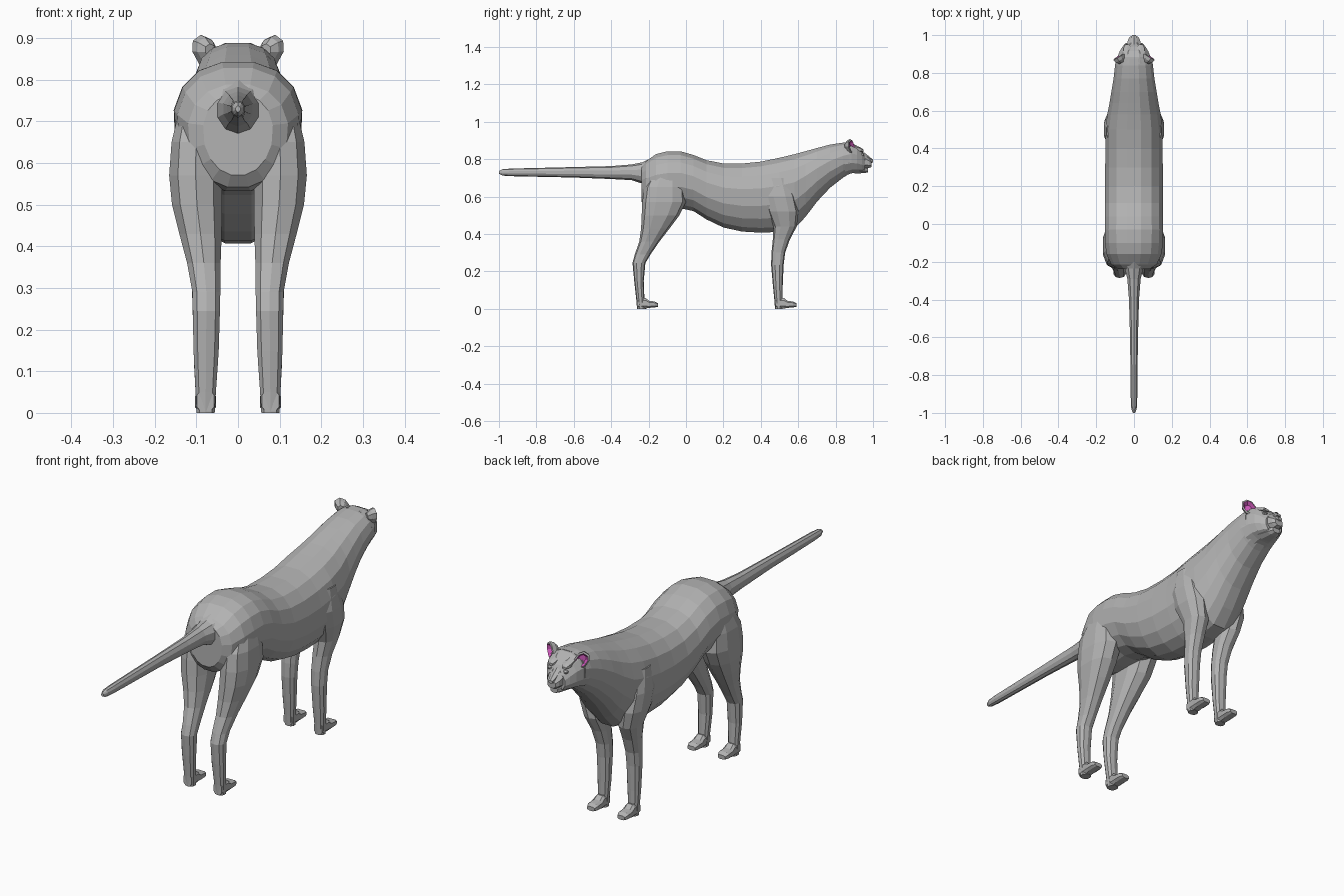
import bpy, bmesh, math
from mathutils import Vector


def material(name, rgb):
    m = bpy.data.materials.new(name)
    m.diffuse_color = (*rgb, 1)
    return m


GREY = material("grey fur", (0.45, 0.45, 0.45))
PINK = material("pink inner ear", (0.62, 0.1, 0.5))


def loft(name, rings, mirror=False, accent_from=None):
    """Skin a list of equal rings, cap both ends; bands after accent_from are pink."""
    bm = bmesh.new()
    vs = [[bm.verts.new(p) for p in r] for r in rings]
    n = len(vs[0])
    for k in range(len(vs) - 1):
        for i in range(n):
            j = (i + 1) % n
            f = bm.faces.new((vs[k][i], vs[k][j], vs[k + 1][j], vs[k + 1][i]))
            if accent_from is not None and k >= accent_from:
                f.material_index = 1
    bm.faces.new(vs[0])
    end = bm.faces.new(vs[-1])
    if accent_from is not None:
        end.material_index = 1
    bmesh.ops.recalc_face_normals(bm, faces=bm.faces)
    me = bpy.data.meshes.new(name)
    bm.to_mesh(me)
    bm.free()
    me.materials.append(GREY)
    me.materials.append(PINK)
    ob = bpy.data.objects.new(name, me)
    bpy.context.collection.objects.link(ob)
    if mirror:
        ob.modifiers.new("mirror", 'MIRROR').use_mirror_merge = False
    return ob


def oval(n, power):
    """Unit superellipse with flat top and bottom sides."""
    pts = []
    for i in range(n):
        a = 2 * math.pi * (i + 0.5) / n
        c, s = math.cos(a), math.sin(a)
        pts.append((math.copysign(abs(c) ** (2 / power), c),
                    math.copysign(abs(s) ** (2 / power), s)))
    return pts


def along_y(sections, n=16, power=2.3, x0=0, taper=0):
    """Rings from (y, half width, bottom z, top z)."""
    return [[Vector((x0 + hw * u * (1 - taper * max(0, -v)), y,
                     (lo + hi) / 2 + v * (hi - lo) / 2))
             for u, v in oval(n, power)] for y, hw, lo, hi in sections]


def along_z(sections, n=10, power=2.4):
    """Rings from (z, back y, front y, inner x, outer x)."""
    return [[Vector(((xi + xo) / 2 + u * (xo - xi) / 2,
                     (yb + yf) / 2 + v * (yf - yb) / 2, z))
             for u, v in oval(n, power)] for z, yb, yf, xi, xo in sections]


# Torso and neck
loft("body", along_y([
    (-.238, .085, .57, .765), (-.215, .122, .54, .79), (-.16, .148, .53, .83),
    (-.10, .156, .53, .845), (-.03, .157, .535, .845), (.04, .156, .52, .825),
    (.11, .155, .475, .797), (.20, .155, .432, .78), (.30, .155, .41, .78),
    (.40, .154, .404, .79), (.50, .154, .408, .811), (.58, .144, .425, .83),
    (.64, .132, .49, .846), (.70, .122, .57, .862), (.77, .11, .645, .88),
    (.84, .102, .70, .89), (.875, .096, .722, .89)], taper=.15))

# Tail, flared at the root
loft("tail", along_y([
    (-.20, .075, .645, .80), (-.235, .052, .67, .783), (-.29, .037, .688, .772),
    (-.40, .028, .694, .763), (-.60, .022, .702, .758), (-.93, .018, .709, .75),
    (-.98, .015, .712, .747), (-1.0, .006, .722, .737)], n=10, power=2))

# Head and muzzle
loft("head", along_y([
    (.85, .099, .71, .891), (.885, .09, .722, .889), (.915, .078, .726, .874),
    (.94, .062, .73, .848), (.957, .046, .735, .82)], n=12))
loft("muzzle", along_y([
    (.92, .05, .74, .845), (.955, .039, .745, .828), (.98, .032, .752, .806),
    (.992, .022, .757, .793)], n=8))
loft("nose", along_y([
    (.95, .02, .785, .838), (.985, .017, .779, .81), (1.0, .012, .782, .797)], n=6))
loft("chin", along_y([
    (.90, .05, .722, .77), (.95, .033, .724, .765), (.974, .02, .729, .757)], n=8))
loft("brow", along_y([
    (.90, .026, .842, .876), (.935, .022, .838, .862), (.95, .012, .838, .85)],
    n=6, x0=.035), mirror=True)
loft("eye", along_y([
    (.93, .013, .815, .835), (.948, .011, .817, .833), (.953, .005, .822, .829)],
    n=6, x0=.04), mirror=True)

# Cupped ears: back, rim, then pink hollow
centre = Vector((.081, .885, .868))
facing = Vector((.5, .86, .05)).normalized()
up = Vector((.5, -.25, .85))
up = (up - facing * up.dot(facing)).normalized()
side = up.cross(facing)
ear = []
for scale, depth in ((.5, -.034), (.88, -.018), (1, 0), (.8, .003), (.5, -.014)):
    ear.append([centre + facing * depth
                + side * (.03 * u * scale) + up * (.042 * v * scale)
                for u, v in oval(8, 2.3)])
loft("ear", ear, mirror=True, accent_from=3)

# Hind legs with thigh and hock
loft("hind_leg", along_z([
    (.72, -.18, -.02, .05, .145), (.65, -.222, -.005, .04, .162),
    (.57, -.234, .0, .036, .168), (.50, -.237, -.035, .036, .161),
    (.43, -.24, -.088, .037, .143), (.36, -.25, -.142, .04, .124),
    (.29, -.274, -.19, .041, .111), (.245, -.286, -.217, .042, .11),
    (.15, -.277, -.226, .045, .108), (.05, -.266, -.222, .052, .103),
    (0, -.262, -.215, .055, .10)]), mirror=True)

# Front legs with shoulder
loft("front_leg", along_z([
    (.70, .44, .54, .08, .146), (.60, .415, .585, .07, .161),
    (.52, .435, .602, .055, .157), (.44, .468, .592, .043, .135),
    (.37, .464, .555, .04, .12), (.30, .457, .53, .041, .112),
    (.235, .455, .522, .043, .11), (.12, .465, .517, .047, .107),
    (.05, .472, .516, .052, .103), (0, .476, .516, .055, .10)]), mirror=True)

# Paws: heel to toe
for name, heel in (("hind_paw", -.262), ("front_paw", .478)):
    loft(name, along_y([
        (heel, .022, .002, .055), (heel + .045, .025, .0, .06),
        (heel + .065, .027, .004, .044), (heel + .095, .027, .007, .04),
        (heel + .112, .02, .01, .03)], n=8, power=3, x0=.078), mirror=True)
